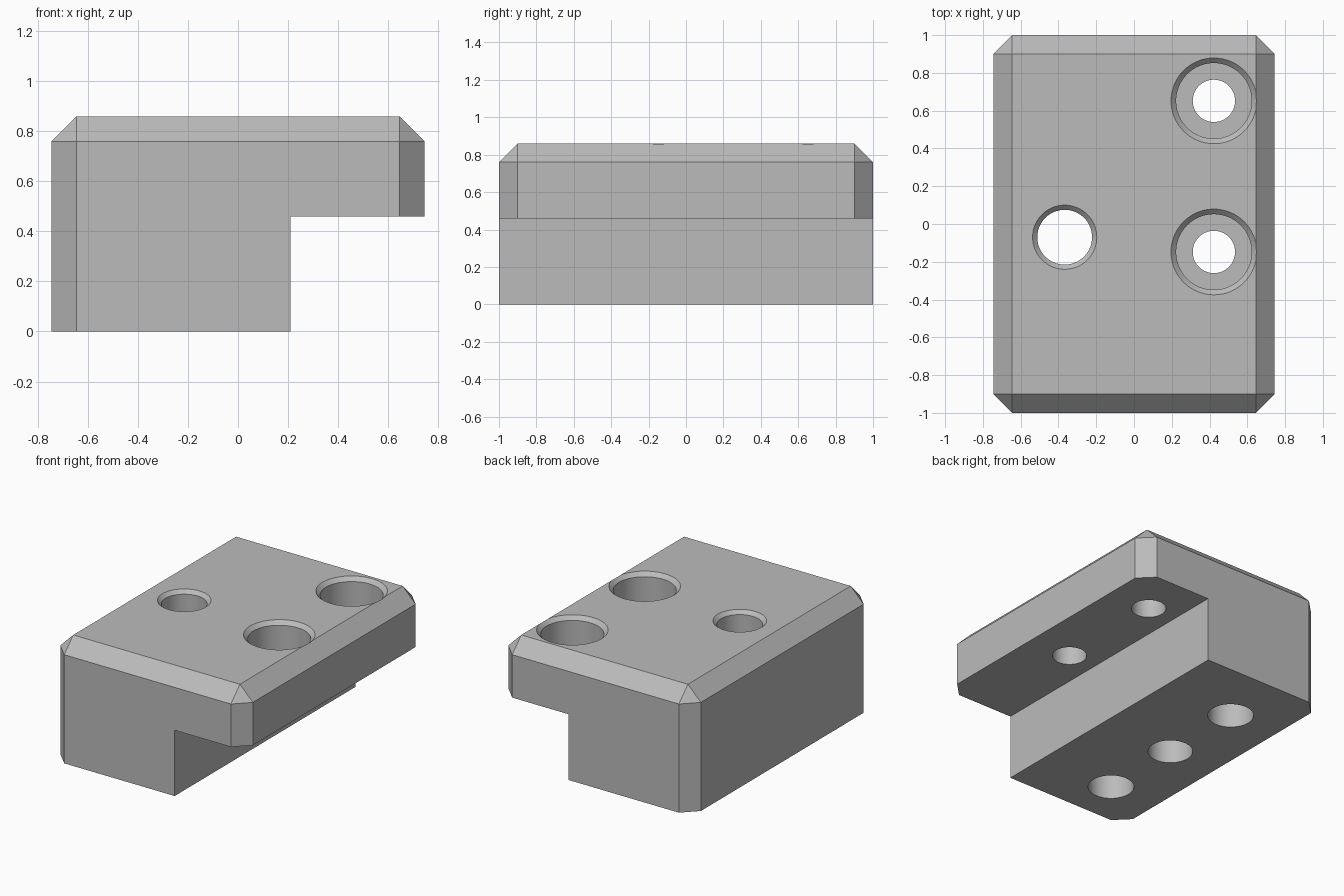
import bpy, bmesh, math

default = bpy.data.objects.get("Cube")
if default:
    bpy.data.objects.remove(default, do_unlink=True)

WIDTH, DEPTH, TOP = 0.745, 1.0, 0.86   # half width, half depth, height
BEVEL = 0.1
STEP_X, STEP_Z = 0.21, 0.46

steel = bpy.data.materials.new("plain grey steel")
steel.use_nodes = True
colour = (0.5, 0.5, 0.5, 1)
steel.diffuse_color = colour
steel.node_tree.nodes["Principled BSDF"].inputs["Base Color"].default_value = colour


def make_object(name, bm):
    bmesh.ops.recalc_face_normals(bm, faces=bm.faces)
    mesh = bpy.data.meshes.new(name)
    bm.to_mesh(mesh)
    bm.free()
    mesh.materials.append(steel)
    obj = bpy.data.objects.new(name, mesh)
    bpy.context.collection.objects.link(obj)
    return obj


def lathe(name, x, y, profile, sides=64):
    """Closed round cutter from (radius, height) pairs, listed bottom to top."""
    bm = bmesh.new()
    rings = []
    for r, z in profile:
        angles = [2 * math.pi * i / sides for i in range(sides)]
        rings.append([bm.verts.new((x + r * math.cos(a), y + r * math.sin(a), z)) for a in angles])
    for low, high in zip(rings, rings[1:]):
        for i in range(sides):
            j = (i + 1) % sides
            bm.faces.new((low[i], low[j], high[j], high[i]))
    bm.faces.new(rings[0])
    bm.faces.new(rings[-1])
    return make_object(name, bm)


def cut(target, cutter):
    cutter.hide_render = True
    mod = target.modifiers.new(cutter.name, "BOOLEAN")
    mod.operation = "DIFFERENCE"
    mod.solver = "EXACT"
    mod.object = cutter
    bpy.context.view_layer.objects.active = target
    bpy.ops.object.modifier_apply(modifier=mod.name)
    bpy.data.objects.remove(cutter, do_unlink=True)


# Block with chamfered upright corners and chamfered top rim
bm = bmesh.new()
for sx in (-1, 1):
    for sy in (-1, 1):
        inner_x, inner_y = sx * (WIDTH - BEVEL), sy * (DEPTH - BEVEL)
        bm.verts.new((inner_x, inner_y, TOP))
        for z in (0, TOP - BEVEL):
            bm.verts.new((sx * WIDTH, inner_y, z))
            bm.verts.new((inner_x, sy * DEPTH, z))
bmesh.ops.convex_hull(bm, input=bm.verts)
bmesh.ops.dissolve_limit(bm, angle_limit=0.01, verts=bm.verts, edges=bm.edges)
block = make_object("stepped_block", bm)

# Step under the overhanging side
bm = bmesh.new()
bmesh.ops.create_cube(bm, size=2)
for v in bm.verts:
    v.co.x = STEP_X if v.co.x < 0 else 1
    v.co.y *= 1.5
    v.co.z = STEP_Z if v.co.z > 0 else -1
cut(block, make_object("step_cutter", bm))

# Counterbored bolt holes through the overhang
for y in (-0.148, 0.652):
    cut(block, lathe("bolt_hole_cutter", 0.423, y, [
        (0.112, 0.3), (0.112, 0.61), (0.2, 0.61),
        (0.2, TOP - 0.027), (0.227, TOP), (0.227, TOP + 0.1)]))

# Through hole with a countersunk rim
cut(block, lathe("through_hole_cutter", -0.367, -0.07, [
    (0.145, -0.1), (0.145, TOP - 0.025), (0.17, TOP), (0.17, TOP + 0.1)]))

# Blind pin holes in the underside
for y in (-0.67, 0.54):
    cut(block, lathe("pin_hole_cutter", -0.367, y, [(0.149, -0.1), (0.149, 0.4)]))

bpy.ops.object.select_all(action="DESELECT")
block.select_set(True)
bpy.context.view_layer.objects.active = block
bpy.ops.object.shade_smooth_by_angle(angle=math.radians(30))
